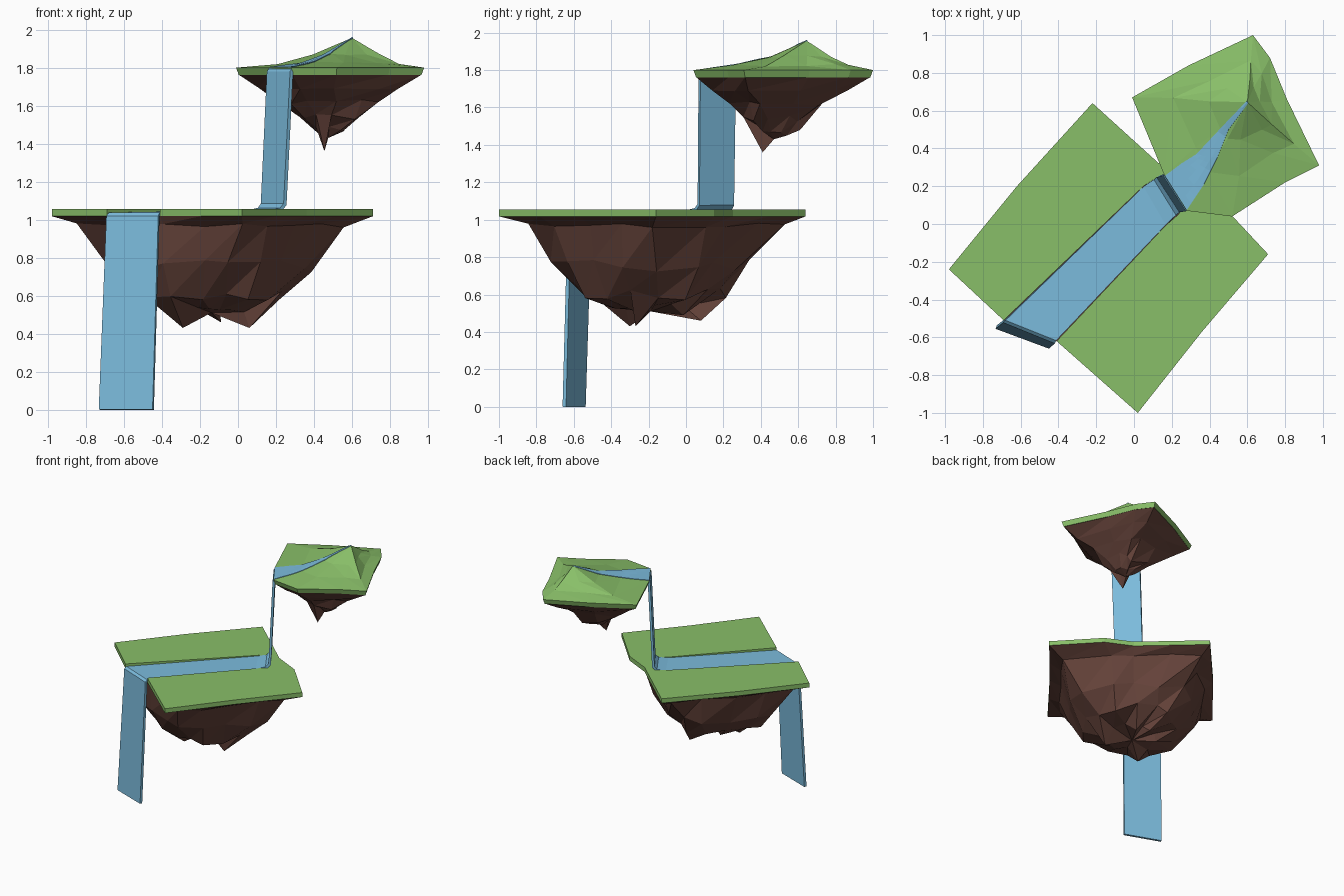
import bpy, bmesh, random
from mathutils import Vector
from mathutils.bvhtree import BVHTree

if "Cube" in bpy.data.objects:
    bpy.data.objects.remove(bpy.data.objects["Cube"])

random.seed(11)


def material(name, rgb):
    m = bpy.data.materials.new(name)
    m.diffuse_color = (*rgb, 1)
    m.use_nodes = True
    m.node_tree.nodes["Principled BSDF"].inputs["Base Color"].default_value = m.diffuse_color
    return m


GRASS = material("grass", (0.25, 0.52, 0.14))
ROCK = material("rock", (0.135, 0.058, 0.044))
WATER = material("water", (0.20, 0.50, 0.72))


def finish(bm, name, mat):
    me = bpy.data.meshes.new(name)
    bm.to_mesh(me)
    bm.free()
    ob = bpy.data.objects.new(name, me)
    me.materials.append(mat)
    bpy.context.collection.objects.link(ob)
    return ob


def jit(a):
    return random.uniform(-a, a)


def bridge(bm, a, b):
    n = len(a)
    for i in range(n):
        j = (i + 1) % n
        bm.faces.new((a[i], a[j], b[j]))
        bm.faces.new((a[i], b[j], b[i]))


def fan(bm, ring, tip):
    for i in range(len(ring)):
        bm.faces.new((ring[i], ring[(i + 1) % len(ring)], tip))


def rock(name, outline, top, center, rings, low, tips, amount):
    """Faceted underside: shrinking, rounding rings below an outline."""
    c = Vector(center)
    pts = [Vector(p) for p in outline]
    mean = sum((p - c).length for p in pts) / len(pts)
    bm = bmesh.new()
    prev = [bm.verts.new((*p, top)) for p in pts]
    bm.faces.new(prev)
    inner = []
    for k, (s, z, w) in enumerate(rings):
        ring = []
        for p in pts:
            d = p - c
            q = c + d.normalized() * s * (d.length * (1 - w) + mean * w)
            ring.append(bm.verts.new((q.x + jit(amount), q.y + jit(amount),
                                      z + jit(amount * (0.4 if k == 0 else 1.2)))))
        bridge(bm, prev, ring)
        if k >= 2:
            inner += ring
        prev = ring
    tip = bm.verts.new((*center, low))
    fan(bm, prev, tip)
    inner.append(tip)
    # pull the nearest points down into the hanging spikes
    for t in map(Vector, tips):
        v = min(inner, key=lambda v: (v.co.xy - t.xy).length)
        v.co = t
        inner.remove(v)
    bmesh.ops.recalc_face_normals(bm, faces=bm.faces)
    return finish(bm, name, ROCK)


# Lower island: grass slab with a river channel cut into the outline
outer = [(-0.98, -0.24), (-0.62, 0.20), (-0.22, 0.64), (0.21, 0.25), (0.42, 0.15),
         (0.71, -0.16), (0.36, -0.57), (0.02, -1.0), (-0.41, -0.62)]
channel = [(0.17, -0.005), (0.24, 0.055), (0.12, 0.245), (0.05, 0.20)]
front_left = (-0.69, -0.51)
bm = bmesh.new()
face = bm.faces.new([bm.verts.new((x, y, 1.018)) for x, y in outer + channel + [front_left]])
ext = bmesh.ops.extrude_face_region(bm, geom=[face])
for v in ext["geom"]:
    if isinstance(v, bmesh.types.BMVert):
        v.co.z = 1.055
bmesh.ops.recalc_face_normals(bm, faces=bm.faces)
bmesh.ops.triangulate(bm, faces=[f for f in bm.faces if len(f.verts) > 4])
finish(bm, "lower_grass", GRASS)

# rock outline: the same border with a few extra points along the sides
border = outer + [front_left]
fine = []
for i, p in enumerate(border):
    fine.append(p)
    if i in (0, 1, 2, 5, 6, 7):
        q = border[(i + 1) % len(border)]
        fine.append(((p[0] + q[0]) / 2, (p[1] + q[1]) / 2))
rock("lower_rock", fine, 1.018, (-0.14, -0.19),
     [(0.86, 0.97, 0.12), (0.725, 0.75, 0.6), (0.54, 0.60, 0.8), (0.27, 0.52, 1)],
     0.51, [(-0.29, -0.30, 0.43), (0.06, -0.27, 0.43), (-0.09, 0.08, 0.46)], 0.03)

# Upper island: grass rim rising to a concave hill
rim = [(-0.01, 0.67), (0.29, 0.84), (0.63, 1.0), (0.72, 0.88), (0.81, 0.66), (0.98, 0.31),
       (0.80, 0.22), (0.52, 0.04), (0.28, 0.07), (0.16, 0.26)]
rim_low = [(0.48 + (x - 0.48) * 0.97, 0.5 + (y - 0.5) * 0.97) for x, y in rim]
peak = Vector((0.6, 0.645, 1.957))
bm = bmesh.new()
low = [bm.verts.new((x, y, 1.76)) for x, y in rim_low]
bm.faces.new(low)
high = [bm.verts.new((x, y, 1.80)) for x, y in rim]
bridge(bm, low, high)
prev = high
for t, z in ((0.64, 1.825), (0.34, 1.875)):
    ring = [bm.verts.new((peak.x + (x - peak.x) * t + jit(0.01),
                          peak.y + (y - peak.y) * t + jit(0.01), z + jit(0.008))) for x, y in rim]
    bridge(bm, prev, ring)
    prev = ring
fan(bm, prev, bm.verts.new(peak))
bmesh.ops.recalc_face_normals(bm, faces=bm.faces)
hill = BVHTree.FromBMesh(bm)
finish(bm, "upper_grass", GRASS)

rock("upper_rock", rim_low, 1.762, (0.475, 0.47),
     [(0.80, 1.69, 0.2), (0.56, 1.61, 0.55), (0.36, 1.54, 0.8), (0.17, 1.47, 1)],
     1.43, [(0.455, 0.41, 1.36), (0.54, 0.61, 1.48)], 0.018)


def water(name, rows, thick):
    """Strip of water from (points across) rows running downstream."""
    bm = bmesh.new()
    vs = [[bm.verts.new(p) for p in row] for row in rows]
    for a, b in zip(vs, vs[1:]):
        for i in range(len(a) - 1):
            bm.faces.new((a[i], b[i], b[i + 1], a[i + 1]))
    ob = finish(bm, name, WATER)
    mod = ob.modifiers.new("thickness", "SOLIDIFY")
    mod.thickness, mod.offset = thick, -1
    return ob


# Hill stream: draped on the hill, widening towards the edge
banks = [((0.595, 0.65), (0.605, 0.64)), ((0.48, 0.53), (0.50, 0.50)),
         ((0.33, 0.37), (0.44, 0.35)), ((0.25, 0.32), (0.37, 0.21)), ((0.163, 0.255), (0.28, 0.075))]
rows = []
for (l0, r0), (l1, r1) in zip(banks, banks[1:]):
    for k in range(4 if l1 != banks[-1][0] else 5):
        a = Vector(l0).lerp(Vector(l1), k / 4)
        b = Vector(r0).lerp(Vector(r1), k / 4)
        row = []
        for s in range(5):
            p = a.lerp(b, s / 4)
            hit = hill.ray_cast(Vector((*p, 3)), Vector((0, 0, -1)))[0]
            row.append((*p, (hit.z if hit else 1.80) + 0.004))
        rows.append(row)
water("hill_stream", rows, 0.01)

# Upper fall, river and lower fall as one bent sheet
sheet = [((0.165, 0.262), (0.287, 0.075), 1.80), ((0.152, 0.257), (0.274, 0.067), 1.78),
         ((0.12, 0.247), (0.24, 0.062), 1.085), ((0.105, 0.235), (0.222, 0.047), 1.062),
         ((0.05, 0.198), (0.168, -0.005), 1.05), ((-0.68, -0.51), (-0.412, -0.617), 1.037),
         ((-0.693, -0.522), (-0.42, -0.633), 1.02), ((-0.733, -0.555), (-0.45, -0.66), 0.0)]
water("waterfalls_and_river", [((*l, z), (*r, z)) for l, r, z in sheet], 0.02)
